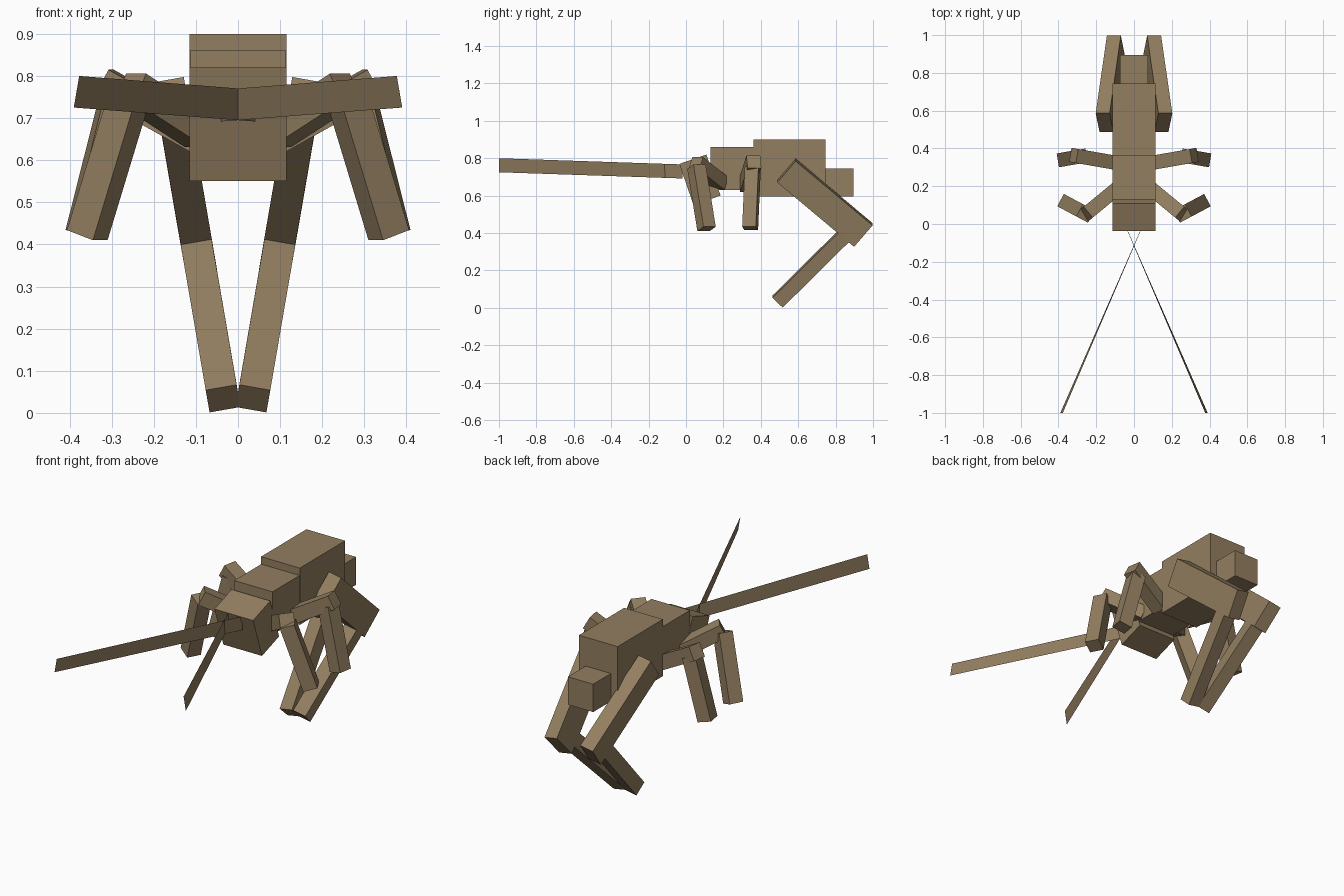
import bpy
import bmesh
import math
from mathutils import Vector, Matrix

if "Cube" in bpy.data.objects:
    bpy.data.objects.remove(bpy.data.objects["Cube"])

brown = bpy.data.materials.new("dull_brown")
brown.diffuse_color = (0.29, 0.21, 0.117, 1)
brown.use_nodes = True
brown.node_tree.nodes["Principled BSDF"].inputs["Base Color"].default_value = brown.diffuse_color


def finish(name, bm):
    me = bpy.data.meshes.new(name)
    bm.to_mesh(me)
    bm.free()
    me.materials.append(brown)
    ob = bpy.data.objects.new(name, me)
    bpy.context.collection.objects.link(ob)
    return ob


def bar(name, p, q, side, width, height):
    """Box running from p to q; width is measured along the side direction."""
    p, q = Vector(p), Vector(q)
    axis = (q - p).normalized()
    side = Vector(side)
    side = (side - axis * side.dot(axis)).normalized()
    up = side.cross(axis)
    rot = Matrix((side, axis, up)).transposed().to_4x4()
    size = Matrix.Diagonal((width, (q - p).length, height, 1))
    bm = bmesh.new()
    bmesh.ops.create_cube(bm, size=1,
                          matrix=Matrix.Translation((p + q) / 2) @ rot @ size)
    return finish(name, bm)


def mirrored_bars(name, p, q, side, width, height):
    for label, s in (("right", 1), ("left", -1)):
        bar(f"{name}_{label}", (s * p[0], p[1], p[2]), (s * q[0], q[1], q[2]),
            (s * side[0], side[1], side[2]), width, height)


def level_side(p, q):
    """Horizontal direction across a limb."""
    return (Vector(q) - Vector(p)).cross(Vector((0, 0, 1)))


# body blocks along y
X = (1, 0, 0)
bar("abdomen", (0, 0.36, 0.7475), (0, 0.745, 0.7475), X, 0.23, 0.305)
bar("thorax", (0, 0.13, 0.745), (0, 0.365, 0.745), X, 0.228, 0.23)
bar("tail", (0, 0.74, 0.67), (0, 0.895, 0.67), X, 0.15, 0.15)

# head, tipped forward
bar("head", (0, 0.002, 0.66), (0, 0.147, 0.71), X, 0.23, 0.232)

# front and middle legs: upper part rises outward, lower part hangs
limbs = {
    "front_leg": ((0.09, 0.188, 0.665), (0.255, 0.052, 0.772),
                  (0.257, 0.056, 0.755), (0.358, 0.11, 0.422)),
    "middle_leg": ((0.09, 0.323, 0.653), (0.319, 0.363, 0.782),
                   (0.286, 0.357, 0.75), (0.368, 0.343, 0.425)),
}
for name, (root, knee, top, foot) in limbs.items():
    mirrored_bars(name + "_upper", root, knee, level_side(root, knee), 0.075, 0.075)
    mirrored_bars(name + "_lower", top, foot, level_side(top, foot), 0.074, 0.074)

# hind legs lie in a plane leaning outward by ten degrees
lean = math.radians(10)
lean_side = (math.cos(lean), 0, -math.sin(lean))


def on_plane(y, z):
    return (0.0295 + 0.172 * z, y, z)


mirrored_bars("hind_thigh", on_plane(0.5375, 0.734), on_plane(0.948, 0.39),
              lean_side, 0.075, 0.152)
mirrored_bars("hind_shin", on_plane(0.49, 0.034), on_plane(0.875, 0.415),
              lean_side, 0.0745, 0.076)

# crossed flat feelers
for label, s in (("right", 1), ("left", -1)):
    bm = bmesh.new()
    corners = [(-0.042 * s, -0.02, 0.767), (-0.040 * s, -0.02, 0.692),
               (0.390 * s, -1, 0.725), (0.377 * s, -1, 0.80)]
    bm.faces.new([bm.verts.new(c) for c in corners])
    finish(f"feeler_{label}", bm)
